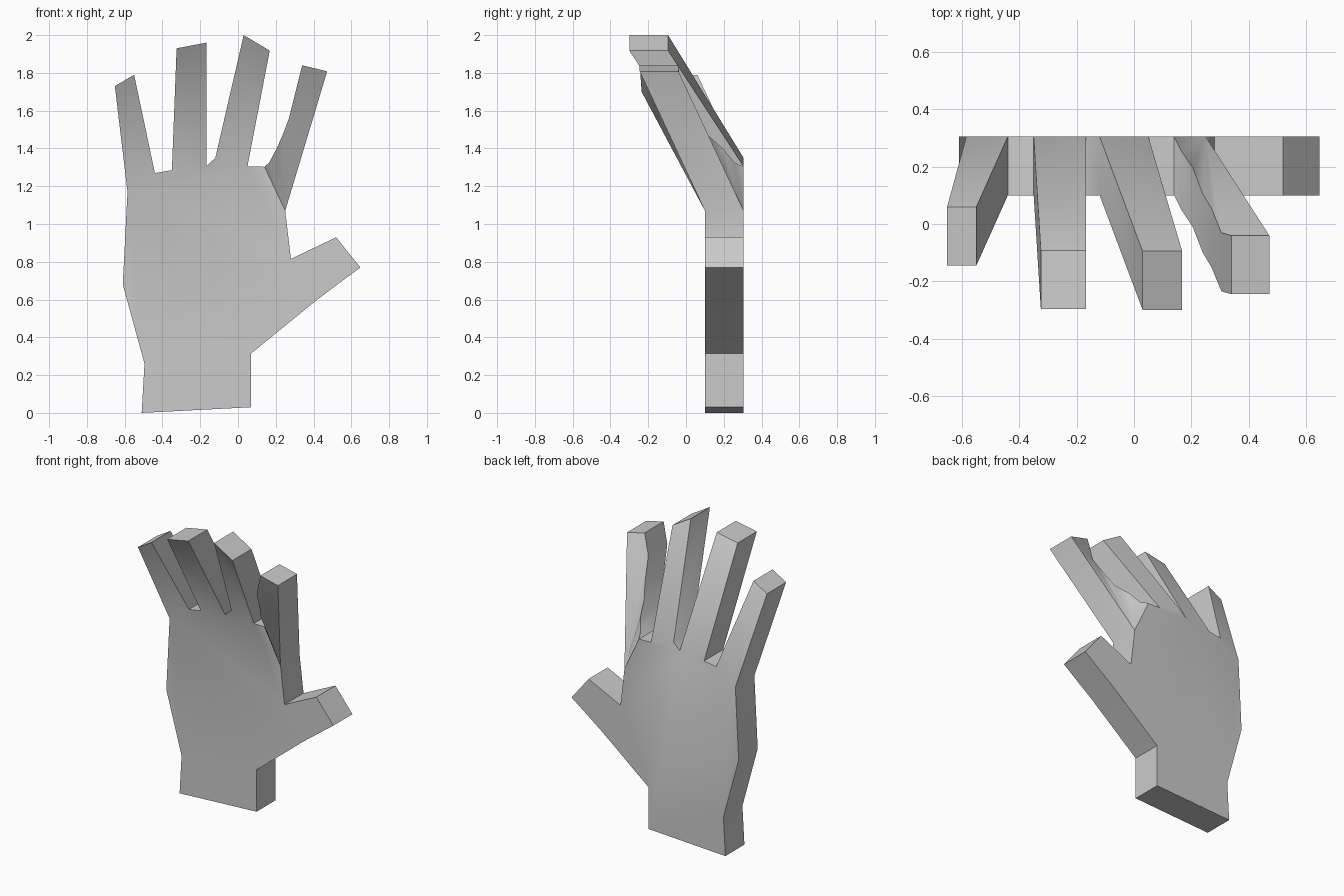
import bpy, bmesh, math

if "Cube" in bpy.data.objects:
    bpy.data.objects.remove(bpy.data.objects["Cube"])

FRONT, BACK = 0.10, 0.305

# Palm: flat outline in x, z, running counter-clockwise from the wrist
wrist_and_thumb = [(-0.51, 0), (0.07, 0.03), (0.07, 0.315), (0.42, 0.6), (0.648, 0.77),
                   (0.52, 0.93), (0.28, 0.815)]
outer_edge = [(-0.61, 0.68), (-0.495, 0.26)]

# Fingers: right base, bent points (x, z, forward bend) around the tip, left base
fingers = [
    # index, with an uneven inner edge
    ((0.25, 1.07), [(0.472, 1.808, 0.345), (0.34, 1.84, 0.345), (0.305, 1.7, 0.335),
                    (0.27, 1.56, 0.25), (0.24, 1.48, 0.2), (0.205, 1.40, 0.11),
                    (0.165, 1.325, 0.05)], (0.14, 1.303)),
    # middle
    ((0.05, 1.305), [(0.168, 1.918, 0.4), (0.03, 2.0, 0.4)], (-0.12, 1.35)),
    # ring
    ((-0.167, 1.307), [(-0.167, 1.96, 0.397), (-0.325, 1.93, 0.397)], (-0.35, 1.285)),
    # little
    ((-0.44, 1.27), [(-0.55, 1.79, 0.245), (-0.652, 1.73, 0.245)], (-0.585, 1.17)),
]

bm = bmesh.new()


def pair(x, z, bend=0.0):
    """Matching front and back vertices of the slab."""
    return (bm.verts.new((x, FRONT - bend, z)), bm.verts.new((x, BACK - bend, z)))


palm = [pair(*p) for p in wrist_and_thumb]
rim = list(palm)
patches = []
for right, bent, left in fingers:
    a, b = pair(*right), pair(*left)
    mid = [pair(*p) for p in bent]
    palm += [a, b]
    rim += [a, *mid, b]
    # A quad to the tip, or a quad followed by a fan along the inner edge
    chain = mid + [b]
    patches.append([a] + chain[:3])
    patches += [[a, chain[i], chain[i + 1]] for i in range(2, len(chain) - 1)]
tail = [pair(*p) for p in outer_edge]
palm += tail
rim += tail
patches.append(palm)

# Front and back skins
for patch in patches:
    bm.faces.new([p[0] for p in patch])
    bm.faces.new([p[1] for p in reversed(patch)])

# Side walls around the whole rim
for p, q in zip(rim, rim[1:] + rim[:1]):
    bm.faces.new((p[0], p[1], q[1], q[0]))

bmesh.ops.recalc_face_normals(bm, faces=bm.faces)
mesh = bpy.data.meshes.new("hand")
bm.to_mesh(mesh)
bm.free()

hand = bpy.data.objects.new("hand", mesh)
bpy.context.collection.objects.link(hand)
bpy.context.view_layer.objects.active = hand
hand.select_set(True)
bpy.ops.object.shade_smooth_by_angle(angle=math.radians(36))
